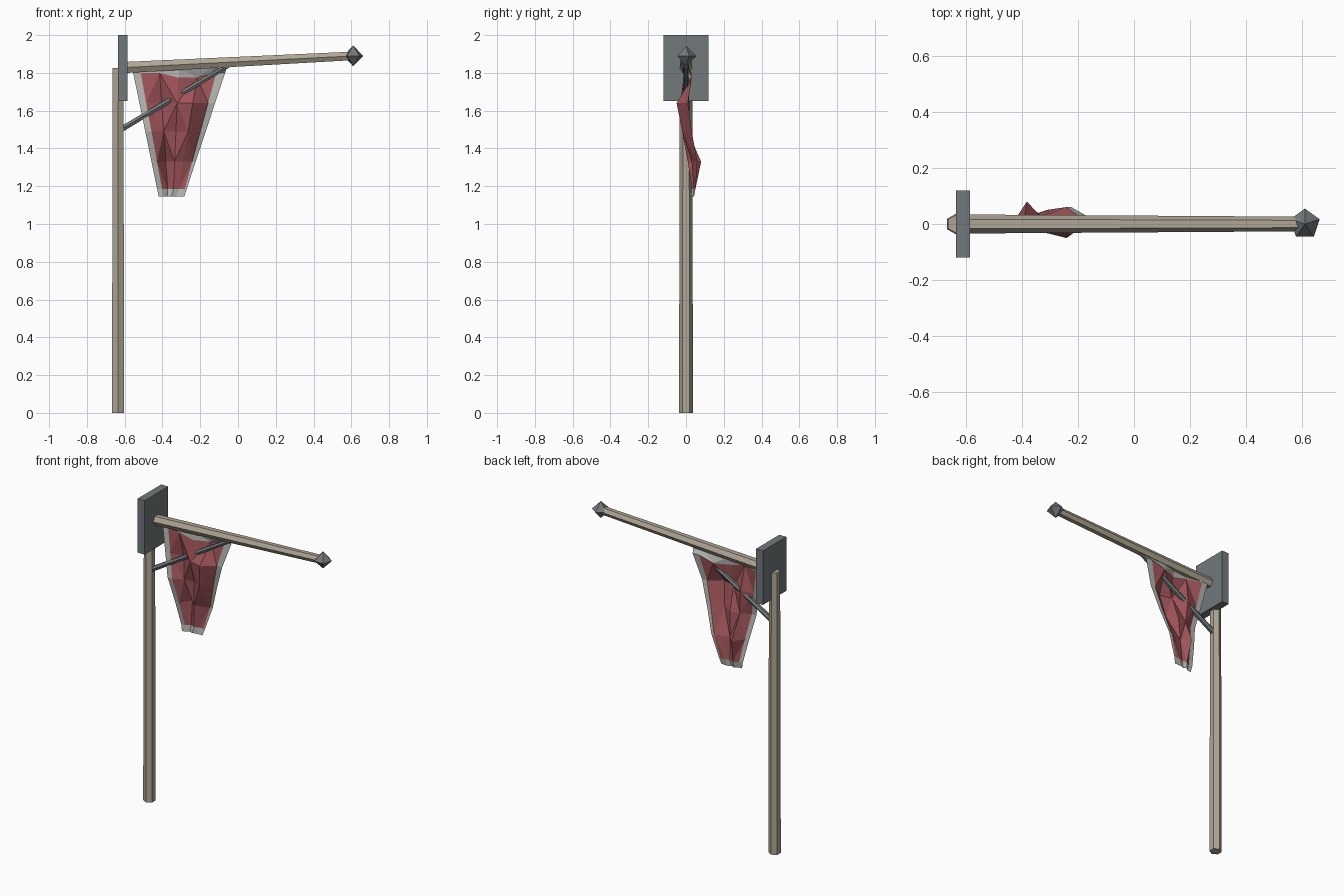
import bpy, bmesh, math
from mathutils import Vector

if "Cube" in bpy.data.objects:
    bpy.data.objects.remove(bpy.data.objects["Cube"])


def material(name, rgb):
    m = bpy.data.materials.new(name)
    m.diffuse_color = (*rgb, 1)
    m.use_nodes = True
    m.node_tree.nodes["Principled BSDF"].inputs["Base Color"].default_value = m.diffuse_color
    return m


wood = material("wood", (0.43, 0.38, 0.30))
iron = material("iron", (0.17, 0.19, 0.20))
red = material("red_cloth", (0.35, 0.09, 0.10))
trim = material("grey_trim", (0.45, 0.45, 0.43))


def finish(name, bm, *mats):
    bmesh.ops.recalc_face_normals(bm, faces=bm.faces)
    me = bpy.data.meshes.new(name)
    bm.to_mesh(me)
    bm.free()
    for m in mats:
        me.materials.append(m)
    ob = bpy.data.objects.new(name, me)
    bpy.context.collection.objects.link(ob)
    return ob


def rod(name, a, b, ra, rb, mat, sides=6):
    """Tapered prism between two points of the XZ plane, a corner towards +y."""
    a, b = Vector(a), Vector(b)
    y = Vector((0, 1, 0))
    side = (b - a).normalized().cross(y)
    bm = bmesh.new()
    rings = []
    for p, r in ((a, ra), (b, rb)):
        rings.append([bm.verts.new(p + r * (math.cos(t) * y + math.sin(t) * side))
                      for t in (math.tau * i / sides for i in range(sides))])
    for i in range(sides):
        j = (i + 1) % sides
        bm.faces.new((rings[0][i], rings[0][j], rings[1][j], rings[1][i]))
    bm.faces.new(rings[0])
    bm.faces.new(rings[1])
    return finish(name, bm, mat)


# Wooden pole, crossarm and iron brace
rod("post", (-0.635, 0, 0), (-0.635, 0, 1.825), 0.037, 0.033, wood)
rod("crossarm", (-0.61, 0, 1.828), (0.61, 0, 1.89), 0.034, 0.026, wood)
rod("diagonal_brace", (-0.62, 0, 1.50), (-0.05, 0, 1.84), 0.017, 0.014, iron)

# Wall plate at the joint
bm = bmesh.new()
bmesh.ops.create_cube(bm, size=1)
for v in bm.verts:
    v.co = Vector((-0.61 + v.co.x * 0.05, v.co.y * 0.24, 1.825 + v.co.z * 0.35))
finish("mounting_plate", bm, iron)

# Five-sided finial at the end of the arm
bm = bmesh.new()
bmesh.ops.create_uvsphere(bm, u_segments=5, v_segments=2, radius=0.055)
bmesh.ops.translate(bm, verts=bm.verts, vec=(0.61, 0, 1.89))
finish("finial", bm, iron)

# Crumpled tapering banner: red centre, grey outer ring
rows = [(1.80, (0.02, -0.01, -0.01, 0.03, 0.03)),
        (1.64, (0.00, 0.02, -0.03, -0.05, 0.01)),
        (1.49, (-0.02, 0.01, 0.02, -0.02, 0.03)),
        (1.33, (0.01, 0.08, 0.03, 0.04, 0.06)),
        (1.185, (0.03, 0.05, 0.04, 0.05, 0.05))]


def lerp(a, b, t):
    return a + (b - a) * t


bm = bmesh.new()
grid = []
for r in range(7):
    z, ys = rows[min(max(r - 1, 0), 4)]
    t = (1.80 - z) / 0.615
    red_l, red_r = lerp(-0.515, -0.402, t), lerp(-0.115, -0.282, t)
    if r in (0, 6):
        z = 1.825 if r == 0 else 1.145
    s = (1.825 - z) / 0.68
    out_l, out_r = lerp(-0.56, -0.42, s), lerp(-0.06, -0.285, s)
    line = []
    for c in range(7):
        if r in (0, 6):
            x = lerp(out_l, out_r, c / 6)
        elif c in (0, 6):
            x = out_l if c == 0 else out_r
        else:
            x = lerp(red_l, red_r, (c - 1) / 4)
        y = ys[min(max(c - 1, 0), 4)] * (0.4 if r == 0 else 0.85 if r == 6 else 1)
        # the top of the red dips between its folds
        dip = 0.025 if r == 1 and c in (3, 4) else 0
        line.append(bm.verts.new((x, y, z - dip)))
    grid.append(line)
for r in range(6):
    for c in range(6):
        a, b = grid[r][c], grid[r][c + 1]
        d, e = grid[r + 1][c], grid[r + 1][c + 1]
        tris = ((a, d, e), (a, e, b)) if (r + c) % 2 else ((a, d, b), (b, d, e))
        for tri in tris:
            f = bm.faces.new(tri)
            f.material_index = 1 if r in (0, 5) or c in (0, 5) else 0
finish("banner", bm, red, trim)
